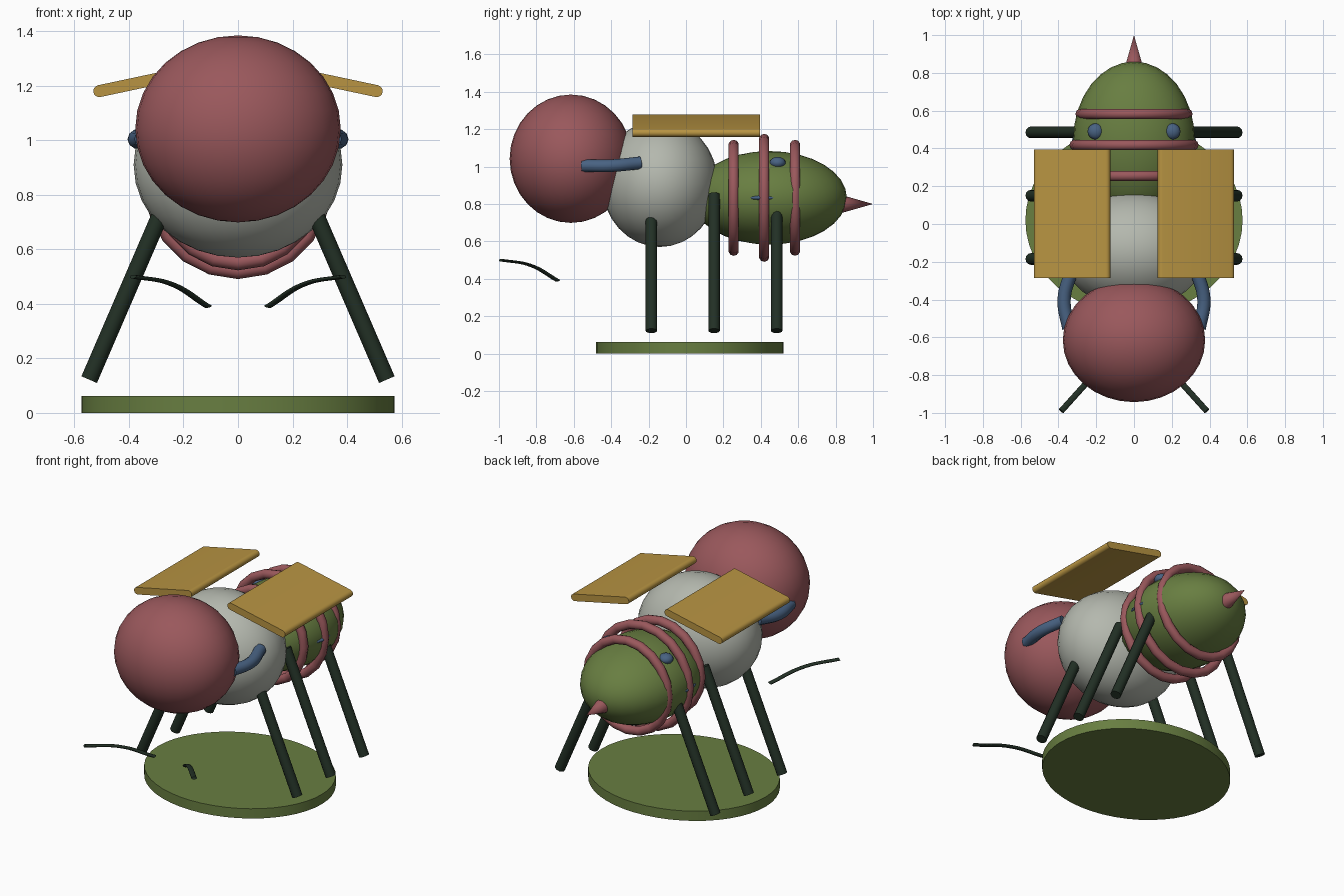
import bpy, bmesh, math
from mathutils import Vector

if "Cube" in bpy.data.objects:
    bpy.data.objects.remove(bpy.data.objects["Cube"])


def mat(name, r, g, b):
    m = bpy.data.materials.new(name)
    m.diffuse_color = [(c / 255 / 12.92 if c < 10 else ((c / 255 + 0.055) / 1.055) ** 2.4)
                       for c in (r, g, b)] + [1]
    m.use_nodes = True
    m.node_tree.nodes["Principled BSDF"].inputs["Base Color"].default_value = m.diffuse_color
    return m


ROSE = mat("rose", 154, 88, 92)
GREEN = mat("leaf green", 104, 126, 65)
GREY = mat("pale grey", 180, 184, 174)
GOLD = mat("gold", 184, 148, 66)
BLUE = mat("slate blue", 72, 98, 130)
DARK = mat("dark green", 34, 48, 37)


def finish(name, material, angle=40):
    o = bpy.context.object
    o.name = name
    o.data.materials.append(material)
    bpy.ops.object.shade_smooth_by_angle(angle=math.radians(angle))
    return o


def ball(name, loc, radii, material, seg=32):
    bpy.ops.mesh.primitive_uv_sphere_add(segments=seg, ring_count=seg // 2, location=loc)
    bpy.context.object.scale = radii
    return finish(name, material)


def rod(name, a, b, r1, r2, material, seg=12):
    a, b = Vector(a), Vector(b)
    bpy.ops.mesh.primitive_cone_add(vertices=seg, radius1=r1, radius2=r2, depth=(b - a).length,
                                    location=(a + b) / 2)
    bpy.context.object.rotation_euler = (b - a).to_track_quat('Z', 'Y').to_euler()
    return finish(name, material)


def tube(name, pts, radius, material, flat=1.0):
    # smooth tube through points; flat squashes its section vertically
    cu = bpy.data.curves.new(name, 'CURVE')
    cu.dimensions = '3D'
    cu.bevel_depth, cu.bevel_resolution, cu.use_fill_caps = radius, 3, True
    sp = cu.splines.new('BEZIER')
    sp.bezier_points.add(len(pts) - 1)
    for p, (x, y, z) in zip(sp.bezier_points, pts):
        p.co = (x, y, z / flat)
        p.handle_left_type = p.handle_right_type = 'AUTO'
    sp.resolution_u = 8
    o = bpy.data.objects.new(name, cu)
    bpy.context.collection.objects.link(o)
    o.scale.z = flat
    bpy.ops.object.select_all(action='DESELECT')
    bpy.context.view_layer.objects.active = o
    o.select_set(True)
    bpy.ops.object.convert(target='MESH')
    return finish(name, material, 60)


def wing(name, s):
    # slab with rounded long edges, sloping down outwards
    r, half, y0, y1 = 0.022, 0.185, -0.285, 0.395
    prof = []
    for side in (1, -1):
        for i in range(9):
            t = math.radians(-90 + 180 * i / 8) + (0 if side > 0 else math.pi)
            prof.append((side * half + r * math.cos(t), r * math.sin(t)))
    bm = bmesh.new()
    face = bm.faces.new([bm.verts.new((x, y0, z)) for x, z in prof])
    ext = bmesh.ops.extrude_face_region(bm, geom=[face])
    bmesh.ops.translate(bm, vec=(0, y1 - y0, 0),
                        verts=[v for v in ext['geom'] if isinstance(v, bmesh.types.BMVert)])
    bmesh.ops.recalc_face_normals(bm, faces=bm.faces)
    me = bpy.data.meshes.new(name)
    bm.to_mesh(me)
    bm.free()
    o = bpy.data.objects.new(name, me)
    bpy.context.collection.objects.link(o)
    o.location = (s * 0.328, 0, 1.219)
    o.rotation_euler.y = s * math.radians(12)
    bpy.ops.object.select_all(action='DESELECT')
    bpy.context.view_layer.objects.active = o
    o.select_set(True)
    finish(name, GOLD)


# oval stand
bpy.ops.mesh.primitive_cylinder_add(vertices=48, radius=1, depth=1, location=(0, 0.02, 0.031))
bpy.context.object.scale = (0.575, 0.5, 0.062)
finish("stand", GREEN)

# body
ball("head", (0, -0.615, 1.042), (0.377, 0.328, 0.343), ROSE)
ball("thorax", (0, -0.14, 0.91), (0.383, 0.31, 0.34), GREY)
ball("abdomen", (0, 0.445, 0.833), (0.322, 0.415, 0.25), GREEN)
rod("stinger", (0, 0.835, 0.8), (0, 1.0, 0.8), 0.047, 0, ROSE, 16)

# abdomen rings
for i, (y, major) in enumerate([(0.255, 0.282), (0.418, 0.314), (0.583, 0.282)]):
    bpy.ops.mesh.primitive_torus_add(major_radius=major, minor_radius=0.028, major_segments=20,
                                     minor_segments=10, location=(0, y, 0.833),
                                     rotation=(math.pi / 2, 0, 0))
    finish(f"abdomen_ring_{i + 1}", ROSE, 60)

# paired parts
for s, side in ((-1, "left"), (1, "right")):
    wing(f"{side}_wing", s)
    for y, pos in ((-0.185, "front"), (0.15, "middle"), (0.485, "rear")):
        rod(f"{side}_{pos}_leg", (s * 0.232, y, 0.85), (s * 0.546, y, 0.122), 0.031, 0.031, DARK)
    tube(f"{side}_antenna", [(s * 0.385, -0.99, 0.5), (s * 0.25, -0.84, 0.475),
                             (s * 0.11, -0.685, 0.39)], 0.016, DARK, 0.45)
    tube(f"{side}_cheek_bar", [(s * 0.33, -0.245, 1.02), (s * 0.37, -0.4, 1.005),
                               (s * 0.345, -0.555, 1.005)], 0.035, BLUE)
    ball(f"{side}_back_spot", (s * 0.203, 0.49, 1.02), (0.043, 0.043, 0.032), BLUE, 16)
    ball(f"{side}_side_spot", (s * 0.285, 0.415, 0.833), (0.045, 0.09, 0.018), BLUE, 16)
